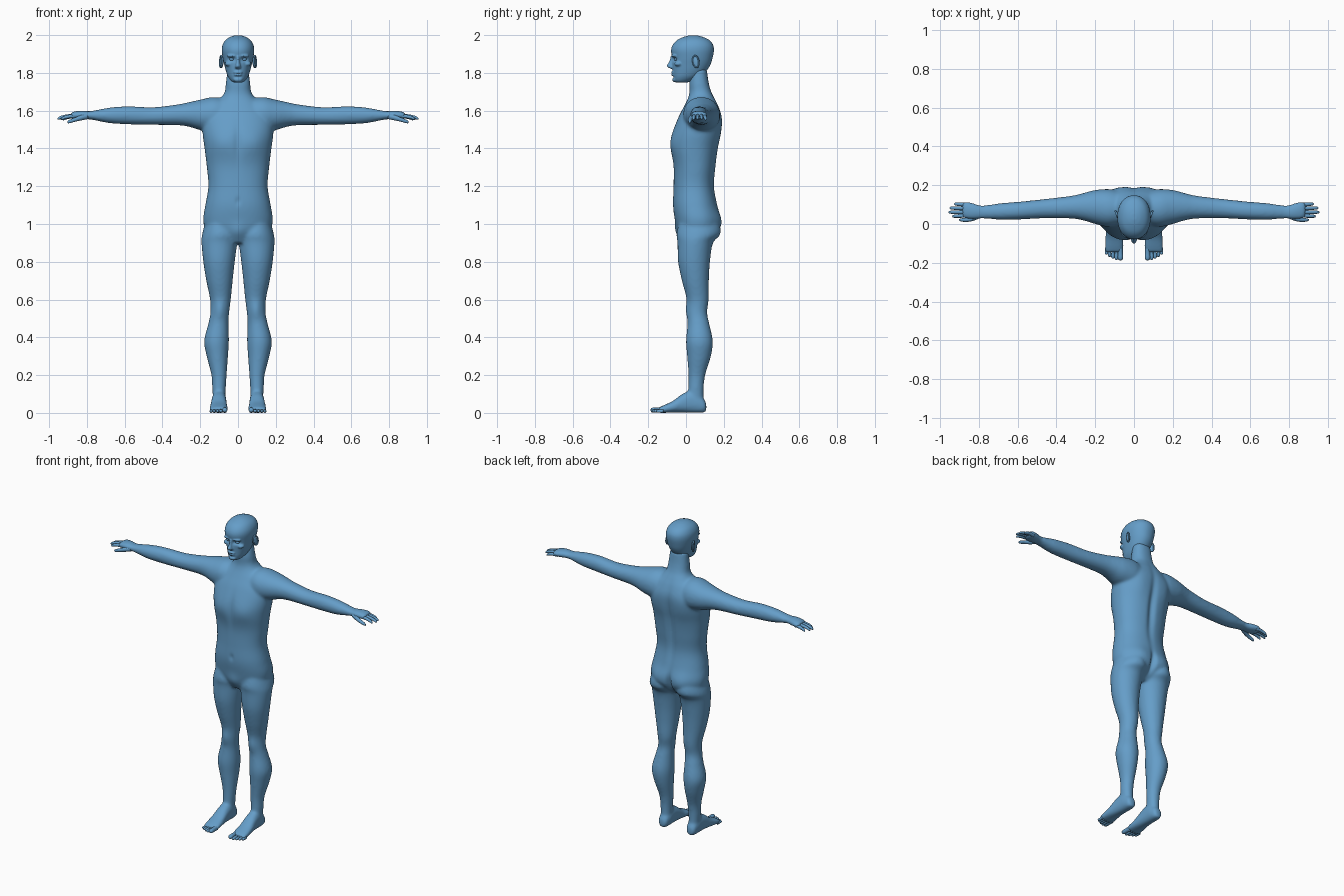
import bpy, bmesh, math
from mathutils import Vector, Matrix

skin = bpy.data.materials.new("blue skin")
skin.diffuse_color = (0.13, 0.34, 0.58, 1)


def finish(name, bm):
    bmesh.ops.recalc_face_normals(bm, faces=bm.faces)
    me = bpy.data.meshes.new(name)
    bm.to_mesh(me)
    bm.free()
    me.materials.append(skin)
    me.polygons.foreach_set("use_smooth", [True] * len(me.polygons))
    ob = bpy.data.objects.new(name, me)
    bpy.context.collection.objects.link(ob)
    return ob


def loft(name, axis, rows, side=1, n=32, steps=5, power=2.0):
    """Smooth skin through oval rows: (position, a0, a1, b0, b1)."""
    bm = bmesh.new()
    rows = [Vector(r) for r in rows]
    path = []
    for i in range(len(rows) - 1):
        p1, p2 = rows[i], rows[i + 1]
        p0, p3 = rows[max(i - 1, 0)], rows[min(i + 2, len(rows) - 1)]
        for k in range(steps):
            t = k / steps
            path.append(0.5 * (2 * p1 + (p2 - p0) * t + (2 * p0 - 5 * p1 + 4 * p2 - p3) * t * t
                               + (3 * p1 - p0 - 3 * p2 + p3) * t ** 3))
    path.append(rows[-1])
    rings = []
    for t, a0, a1, b0, b1 in path:
        ring = []
        for k in range(n):
            c, s = math.cos(math.tau * k / n), math.sin(math.tau * k / n)
            a = (a0 + a1) / 2 + (a1 - a0) / 2 * math.copysign(abs(c) ** (2 / power), c)
            b = (b0 + b1) / 2 + (b1 - b0) / 2 * math.copysign(abs(s) ** (2 / power), s)
            x, y, z = {"x": (t, a, b), "y": (a, t, b), "z": (a, b, t)}[axis]
            ring.append(bm.verts.new((x * side, y, z)))
        rings.append(ring)
    for r, q in zip(rings, rings[1:]):
        for k in range(n):
            bm.faces.new((r[k], r[(k + 1) % n], q[(k + 1) % n], q[k]))
    bm.faces.new(rings[0])
    bm.faces.new(rings[-1])
    return finish(name, bm)


def ball(name, loc, size, turn=0.0, tilt=0.0):
    bm = bmesh.new()
    m = (Matrix.Translation(loc) @ Matrix.Rotation(turn, 4, "Z") @ Matrix.Rotation(tilt, 4, "X")
         @ Matrix.Diagonal((*size, 1)))
    bmesh.ops.create_uvsphere(bm, u_segments=24, v_segments=14, radius=1, matrix=m)
    return finish(name, bm)


def fuse(name, parts, voxel, rounds):
    """Blend overlapping parts into one smooth surface."""
    bm = bmesh.new()
    for p in parts:
        bm.from_mesh(p.data)
        bpy.data.objects.remove(p)
    ob = finish(name, bm)
    mod = ob.modifiers.new("blend", "REMESH")
    mod.mode, mod.voxel_size, mod.use_smooth_shade = "VOXEL", voxel, True
    mod = ob.modifiers.new("soften", "SMOOTH")
    mod.factor, mod.iterations = 0.5, rounds
    bpy.context.view_layer.update()
    ob.data = bpy.data.meshes.new_from_object(ob.evaluated_get(bpy.context.evaluated_depsgraph_get()))
    ob.modifiers.clear()
    ob.data.materials.clear()
    ob.data.materials.append(skin)
    ob.data.polygons.foreach_set("use_smooth", [True] * len(ob.data.polygons))
    return ob


def sculpt(ob, dents):
    """Mirrored soft pushes along y: (centre, radii, amount)."""
    for v in ob.data.vertices:
        p = v.co.copy()
        for (cx, cy, cz), (rx, ry, rz), amount in dents:
            d = ((abs(p.x) - cx) / rx) ** 2 + ((p.y - cy) / ry) ** 2 + ((p.z - cz) / rz) ** 2
            if d < 6:
                v.co.y += amount * math.exp(-d)


# Torso and neck
torso_rows = [(.90, .09, -.02, .10), (.96, .165, -.045, .165), (1.02, .184, -.058, .182),
              (1.1, .173, -.069, .166), (1.2, .157, -.066, .15), (1.3, .165, -.066, .158),
              (1.4, .177, -.079, .17), (1.48, .187, -.072, .184), (1.56, .185, -.043, .19),
              (1.62, .145, -.012, .174), (1.665, .094, .01, .152), (1.70, .07, .018, .134),
              (1.75, .064, .018, .12), (1.82, .055, .03, .11)]
parts = [loft("torso", "z", [(z, -w, w, f, b) for z, w, f, b in torso_rows], n=48, power=2.25)]

# Limbs, right and left
arm_rows = [(.05, .0, .16, 1.50, 1.66), (.13, -.015, .177, 1.485, 1.672), (.2, .0, .175, 1.497, 1.658),
            (.26, .018, .16, 1.515, 1.645), (.32, .028, .146, 1.523, 1.633), (.45, .03, .13, 1.525, 1.618),
            (.58, .024, .116, 1.528, 1.623), (.68, .022, .108, 1.534, 1.616), (.78, .028, .096, 1.553, 1.598),
            (.82, .024, .105, 1.553, 1.60), (.86, .026, .115, 1.555, 1.597), (.886, .034, .11, 1.561, 1.589)]
leg_rows = [(1.03, .03, .165, -.03, .15), (.95, .0, .189, -.05, .176), (.9, .004, .193, -.045, .142),
            (.8, .017, .184, -.042, .127), (.7, .028, .168, -.022, .121), (.6, .038, .148, .004, .12),
            (.53, .047, .146, .006, .112), (.47, .05, .158, .008, .124), (.38, .048, .179, .0, .142),
            (.3, .053, .166, .006, .132), (.2, .06, .141, .013, .102), (.12, .065, .136, .012, .093),
            (.04, .068, .13, .01, .095)]
foot_rows = [(.108, .085, .115, .012, .045), (.098, .072, .128, .002, .07), (.07, .064, .135, .0, .095),
             (.03, .062, .138, .0, .118), (-.02, .06, .142, .002, .1), (-.07, .056, .148, .002, .063),
             (-.115, .053, .152, .0, .042), (-.145, .058, .15, .002, .028)]
for s in (1, -1):
    parts += [loft("arm", "x", arm_rows, s, power=2.1), loft("leg", "z", leg_rows, s),
              loft("foot", "y", foot_rows, s, power=2.3)]
body = fuse("body", parts, .008, 9)
sculpt(body, [
    ((.085, -.075, 1.43), (.07, .06, .06), -.009),    # chest
    ((.0, -.075, 1.43), (.02, .06, .1), .007),        # breastbone
    ((.0, .17, 1.36), (.022, .06, .2), -.016),        # spine
    ((.1, .18, 1.5), (.06, .06, .09), .008),          # shoulder blade
    ((.085, .17, 1.0), (.06, .06, .07), .013),        # buttock
    ((.0, .17, .985), (.016, .07, .06), -.024),       # cleft
    ((.0, -.05, .955), (.04, .05, .045), -.01),       # groin
    ((.0, -.07, 1.12), (.012, .05, .02), .006),       # navel
    ((.095, .005, .55), (.03, .04, .045), -.007),     # kneecap
])

# Fingers, thumb and toes
fingers = [(.041, .938, 1.57), (.061, .957, 1.572), (.082, .952, 1.572), (.102, .928, 1.568)]
toes = [(.07, -.188, .014), (.091, -.186, .0095), (.109, -.179, .009), (.126, -.17, .009), (.142, -.158, .0085)]
for s, tag in ((1, "left"), (-1, "right")):
    for i, (y, tip, z) in enumerate(fingers):
        rows = []
        for f, r, drop in ((0, .01, 0), (.4, .0098, 0), (.75, .0088, .006), (.94, .0068, .013), (1, .001, .016)):
            x, yy = .855 + (tip - .855) * f, .068 + (y - .068) * (.9 + .15 * f)
            rows.append((x, yy - r, yy + r, z - drop - r, z - drop + r))
        loft(f"{tag}_finger_{i + 1}", "x", rows, s, 14, 4)
    loft(f"{tag}_thumb", "x", [(.795, .03, .06, 1.555, 1.585), (.83, .016, .044, 1.548, 1.577),
                               (.86, .011, .033, 1.542, 1.565), (.885, .012, .03, 1.535, 1.555),
                               (.9, .016, .026, 1.533, 1.547), (.903, .02, .022, 1.538, 1.541)], s, 14, 4)
    for i, (x, tip, r) in enumerate(toes):
        rows = []
        for f, k, h in ((0, .9, 1.3), (.45, .9, 1.1), (.75, 1, 1.05), (.94, .75, .8), (1, .1, .1)):
            y = -.12 + (tip + .12) * f
            rows.append((y, x - r * k, x + r * k, r - r * h * .8, r + r * h))
        loft(f"{tag}_toe_{i + 1}", "y", rows, s, 14, 4)

# Head with nose, brow, lips and chin
head_rows = [(1.748, .02, -.05, .0), (1.757, .036, -.063, .03), (1.78, .053, -.069, .075),
             (1.81, .064, -.071, .108), (1.845, .073, -.073, .13), (1.88, .081, -.074, .141),
             (1.92, .086, -.079, .148), (1.95, .081, -.069, .143), (1.975, .065, -.045, .122),
             (1.992, .038, -.008, .085), (1.999, .012, .022, .053)]
face = [loft("skull", "z", [(z, -w, w, f, b) for z, w, f, b in head_rows], n=48, power=2.15)]
face.append(loft("nose", "z", [(1.822, -.008, .008, -.08, -.06), (1.828, -.016, .016, -.094, -.06),
                               (1.838, -.014, .014, -.102, -.06), (1.86, -.009, .009, -.09, -.06),
                               (1.89, -.008, .008, -.08, -.06)], n=20))
face += [ball("upper_lip", (0, -.071, 1.802), (.024, .009, .006)),
         ball("lower_lip", (0, -.07, 1.79), (.02, .009, .006)),
         ball("chin", (0, -.06, 1.765), (.024, .013, .014))]
for s in (1, -1):
    face += [ball("brow", (.034 * s, -.064, 1.89), (.026, .012, .008), -.3 * -s),
             ball("cheek", (.048 * s, -.04, 1.848), (.022, .022, .014))]
head = fuse("head", face, .0045, 3)
sculpt(head, [((.032, -.065, 1.872), (.018, .03, .011), .015),   # eye socket
              ((.0, -.07, 1.796), (.02, .02, .003), .004),       # mouth line
              ((.0, -.07, 1.778), (.022, .02, .007), .004)])     # fold above chin

# Eyes and ears
for s, tag in ((1, "left"), (-1, "right")):
    ball(f"{tag}_eye", (.032 * s, -.049, 1.872), (.014, .013, .009))
    ball(f"{tag}_ear", (.086 * s, .05, 1.858), (.008, .017, .033), -.35 * s, .2)
    bm = bmesh.new()
    place = (Matrix.Translation((.09 * s, .052, 1.86)) @ Matrix.Rotation(-.35 * s, 4, "Z")
             @ Matrix.Rotation(.2, 4, "X"))
    rings = []
    for i in range(24):
        u = math.tau * i / 24
        rings.append([bm.verts.new(place @ Vector((
            .005 * math.sin(v), math.cos(u) * (.017 + .004 * math.cos(v)),
            math.sin(u) * (.031 + .004 * math.cos(v))))) for v in (math.tau * k / 8 for k in range(8))])
    for i in range(24):
        a, b = rings[i], rings[(i + 1) % 24]
        for k in range(8):
            bm.faces.new((a[k], a[(k + 1) % 8], b[(k + 1) % 8], b[k]))
    finish(f"{tag}_ear_rim", bm)
